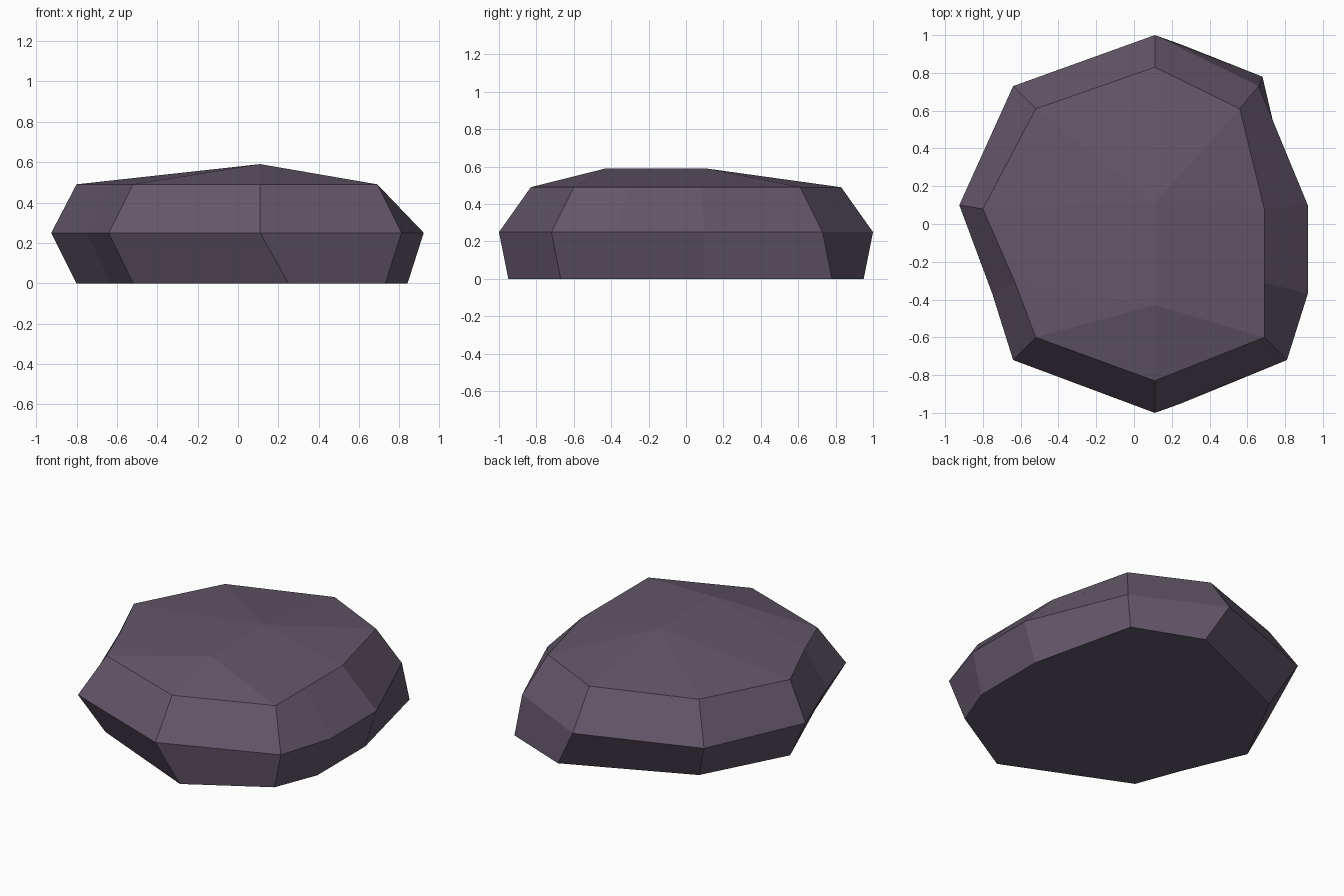
import bpy, bmesh

if "Cube" in bpy.data.objects:
    bpy.data.objects.remove(bpy.data.objects["Cube"])

# Horizontal outlines of the rock, counter-clockwise from the front point
BASE = [(.25, -.95), (.73, -.67), (.84, -.39), (.84, .10), (.68, .78),
        (.25, .95), (-.52, .61), (-.80, .08), (-.63, -.32), (-.52, -.61)]
BELT = [(.11, -1.0), (.81, -.72), (.92, -.37), (.92, .10), (.66, .73),
        (.11, 1.0), (-.64, .73), (-.925, .10), (-.75, -.37), (-.64, -.72)]
SHOULDER = [(.11, -.83), (.69, -.60), (.69, -.31), (.69, .08), (.56, .61),
            (.11, .83), (-.52, .61), (-.80, .08), (-.63, -.31), (-.52, -.60)]
N = len(BASE)

bm = bmesh.new()


def ring(points, z):
    return [bm.verts.new((x, y, z)) for x, y in points]


rings = [ring(BASE, 0), ring(BELT, .25), ring(SHOULDER, .49)]

# Underside and the two bands of side facets
bm.faces.new(rings[0][::-1])
for low, high in zip(rings, rings[1:]):
    for i in range(N):
        j = (i + 1) % N
        bm.faces.new((low[i], low[j], high[j], high[i]))

# Shallow crown rising to a short ridge
ridge_back = bm.verts.new((.11, .11, .59))
ridge_front = bm.verts.new((.11, -.43, .59))
top = rings[2]
for i in range(N):
    a = ridge_back if 3 <= i <= 7 else ridge_front
    j = (i + 1) % N
    b = ridge_back if 3 <= j <= 7 else ridge_front
    bm.faces.new((top[i], top[j], a) if a is b else (top[i], top[j], b, a))

bmesh.ops.recalc_face_normals(bm, faces=bm.faces[:])
mesh = bpy.data.meshes.new("rock")
bm.to_mesh(mesh)
bm.free()

# Single dark purple-grey stone colour
stone = bpy.data.materials.new("purple grey stone")
stone.diffuse_color = (.125, .095, .143, 1)
stone.use_nodes = True
stone.node_tree.nodes["Principled BSDF"].inputs["Base Color"].default_value = stone.diffuse_color
mesh.materials.append(stone)
rock = bpy.data.objects.new("rock", mesh)
bpy.context.collection.objects.link(rock)
